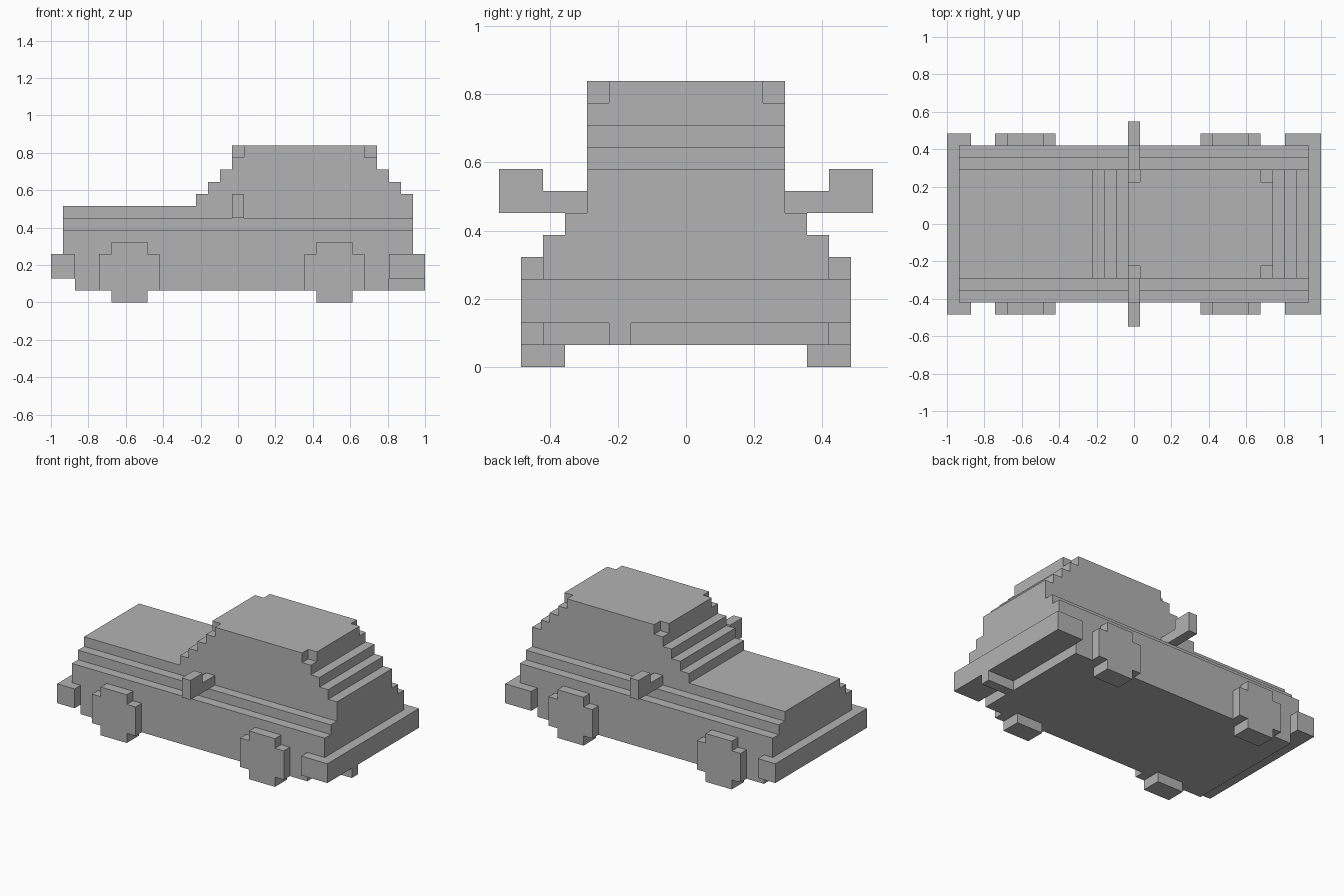
import bpy
import bmesh
from mathutils import Vector

if "Cube" in bpy.data.objects:
    bpy.data.objects.remove(bpy.data.objects["Cube"], do_unlink=True)

UNIT = 2 / 31  # edge length of one block
MID = 15.5     # blocks from the nose to the centre

paint = bpy.data.materials.new("plain grey")
paint.use_nodes = True
paint.diffuse_color = (0.45, 0.45, 0.45, 1)
paint.node_tree.nodes["Principled BSDF"].inputs["Base Color"].default_value = paint.diffuse_color


def both(half, centre=0):
    """Complete a half outline by reflecting it about a centre line."""
    return [(centre + u, v) for u, v in half] + [(centre - u, v) for u, v in reversed(half)]


def rect(u0, u1, v0, v1):
    return [(u0, v0), (u1, v0), (u1, v1), (u0, v1)]


def prism(name, outline, axis, lo, hi):
    """Extrude an outline, in block units, along x, y or z."""
    def place(u, v, w):
        p = [u, v]
        p.insert(axis, w)
        return Vector((p[0] - MID, p[1], p[2])) * UNIT

    bm = bmesh.new()
    face = bm.faces.new([bm.verts.new(place(u, v, lo)) for u, v in outline])
    grown = bmesh.ops.extrude_face_region(bm, geom=[face])["geom"]
    step = place(0, 0, hi) - place(0, 0, lo)
    bmesh.ops.translate(bm, vec=step, verts=[g for g in grown if isinstance(g, bmesh.types.BMVert)])
    bmesh.ops.recalc_face_normals(bm, faces=bm.faces[:])
    mesh = bpy.data.meshes.new(name)
    bm.to_mesh(mesh)
    bm.free()
    mesh.materials.append(paint)
    obj = bpy.data.objects.new(name, mesh)
    bpy.context.collection.objects.link(obj)
    return obj


# Lower hull and stepped shoulders
prism("chassis", rect(2, 28, 1, 4), 1, -6.5, 6.5)
shoulders = [(6.5, 4), (6.5, 6), (5.5, 6), (5.5, 7), (4.5, 7), (4.5, 8)]
prism("body", both(shoulders), 0, 1, 30)

# Cabin with stepped windscreen and tail, and a roof with notched corners
steps = [(9, 8), (9, 9), (8, 9), (8, 10), (7, 10), (7, 11), (6, 11), (6, 12)]
prism("cabin", both(steps, 21), 1, -4.5, 4.5)
corners = [(5, -4.5), (5, -3.5), (6, -3.5), (6, 3.5), (5, 3.5), (5, 4.5)]
prism("roof", both(corners, 21), 2, 12, 13)

# Bumpers and exhaust
prism("front_bumper", rect(0, 2, 2, 4), 1, -7.5, 7.5)
prism("rear_bumper", rect(28, 31, 2, 4), 1, -7.5, 7.5)
prism("exhaust_pipe", rect(28, 31, 1, 2), 1, -3.5, -2.5)

# Wheels and wing mirrors on each side
tyre = [(1.5, 0), (1.5, 1), (2.5, 1), (2.5, 4), (1.5, 4), (1.5, 5)]
wing = [(4.5, 7), (8.5, 7), (8.5, 9), (6.5, 9), (6.5, 8), (4.5, 8)]
for side, s in (("left", 1), ("right", -1)):
    for end, x in (("front", 6.5), ("rear", 23.5)):
        prism(f"{end}_{side}_wheel", both(tyre, x), 1, s * 5.5, s * 7.5)
    prism(f"{side}_wing_mirror", [(s * y, z) for y, z in wing], 0, 15, 16)
